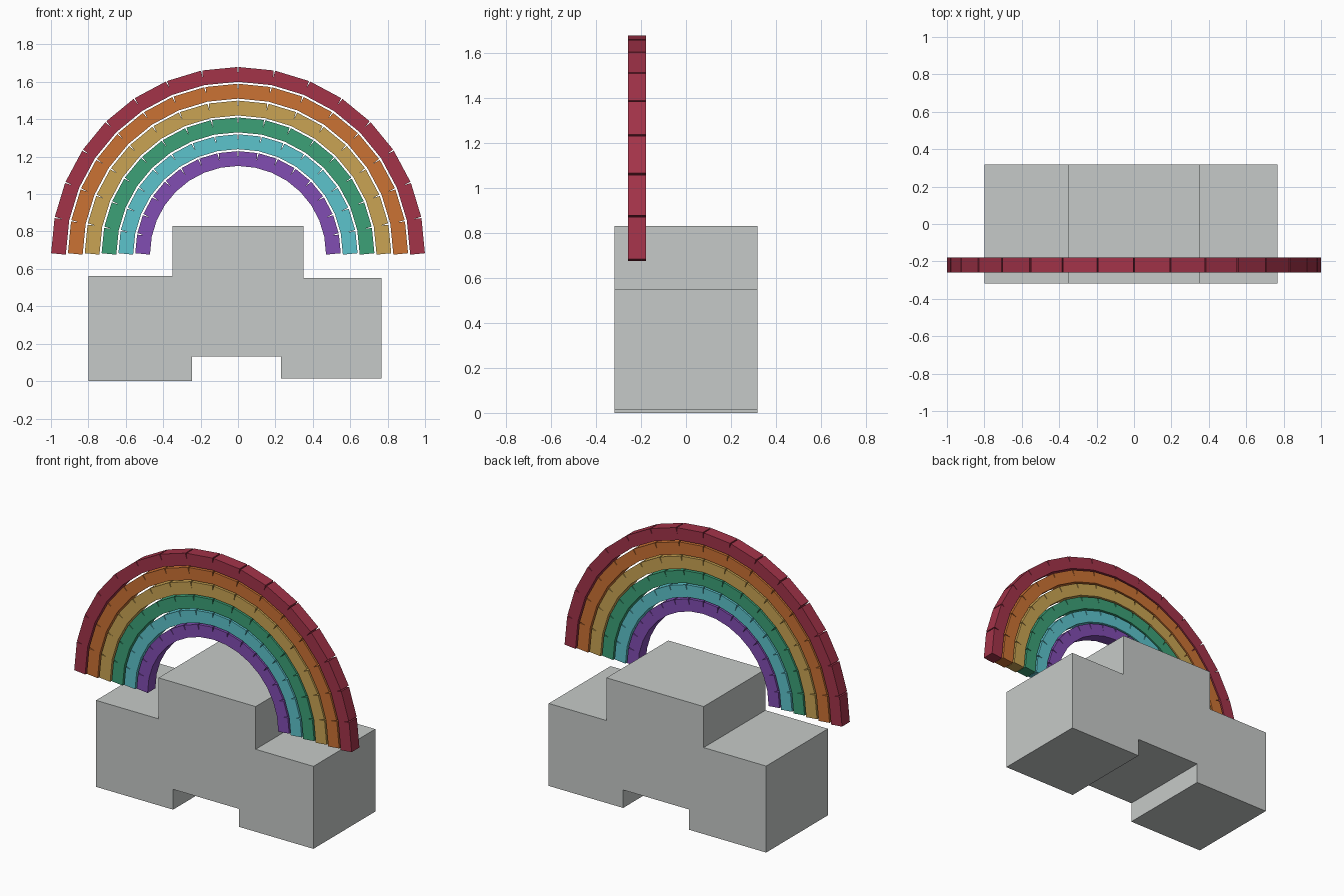
import bpy, bmesh
from math import pi, sin, cos
from mathutils import Matrix, Vector

cube = bpy.data.objects.get("Cube")
if cube:
    bpy.data.objects.remove(cube, do_unlink=True)


def linear(c):
    c /= 255
    return c / 12.92 if c <= 0.04045 else ((c + 0.055) / 1.055) ** 2.4


def material(name, rgb):
    colour = [linear(c) for c in rgb] + [1]
    mat = bpy.data.materials.new(name)
    mat.use_nodes = True
    mat.diffuse_color = colour
    bsdf = next(n for n in mat.node_tree.nodes if n.type == "BSDF_PRINCIPLED")
    bsdf.inputs["Base Color"].default_value = colour
    return mat


def add_object(name, bm, mat):
    bmesh.ops.recalc_face_normals(bm, faces=bm.faces)
    mesh = bpy.data.meshes.new(name)
    bm.to_mesh(mesh)
    bm.free()
    mesh.materials.append(mat)
    obj = bpy.data.objects.new(name, mesh)
    bpy.context.collection.objects.link(obj)
    return obj


# Blocky cloud: stepped front profile extruded front to back
HALF_DEPTH = 0.318
PROFILE = [(-0.8, 0), (-0.245, 0), (-0.245, 0.132), (0.23, 0.132),
           (0.23, 0.015), (0.766, 0.015), (0.766, 0.552), (0.35, 0.552),
           (0.35, 0.83), (-0.35, 0.83), (-0.35, 0.563), (-0.8, 0.563)]
bm = bmesh.new()
face = bm.faces.new([bm.verts.new((x, -HALF_DEPTH, z)) for x, z in PROFILE])
side = bmesh.ops.extrude_face_region(bm, geom=[face])["geom"]
bmesh.ops.translate(bm, vec=(0, 2 * HALF_DEPTH, 0),
                    verts=[v for v in side if isinstance(v, bmesh.types.BMVert)])
add_object("cloud", bm, material("cloud grey", (198, 202, 200)))

# Rainbow: each band is a ring of straight blocks, leaving wedge gaps outside
SEGMENTS = 16
STEP = pi / SEGMENTS
THICK = 0.079
CENTRE = Vector((0, -0.218, 0.68))
BANDS = [("red", (163, 51, 73)), ("orange", (203, 114, 52)),
         ("yellow", (202, 164, 83)), ("green", (60, 161, 119)),
         ("turquoise", (92, 195, 204)), ("purple", (129, 77, 178))]

for i, (name, rgb) in enumerate(BANDS):
    radius = 0.96 - 0.09 * i
    length = 2 * radius * sin(STEP / 2)
    bm = bmesh.new()
    for k in range(SEGMENTS):
        angle = (k + 0.5) * STEP
        place = (Matrix.Translation(CENTRE) @ Matrix.Rotation(-angle, 4, "Y")
                 @ Matrix.Translation((radius * cos(STEP / 2), 0, 0))
                 @ Matrix.Diagonal((THICK, 0.08, length, 1)))
        bmesh.ops.create_cube(bm, size=1, matrix=place)
    add_object(name + "_band", bm, material("rainbow " + name, rgb))
